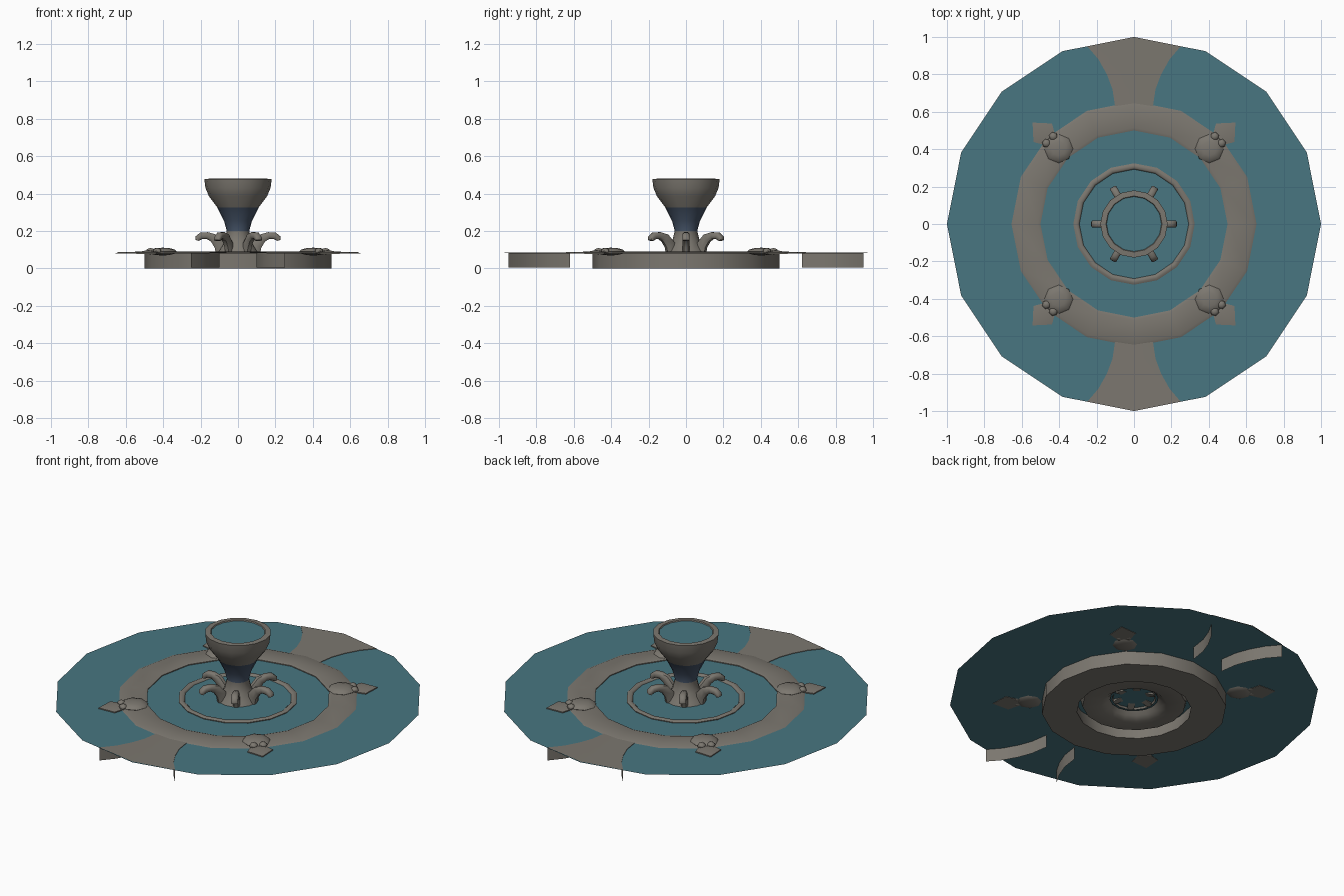
import bpy, bmesh, math
from mathutils import Vector, Matrix

if "Cube" in bpy.data.objects:
    bpy.data.objects.remove(bpy.data.objects["Cube"])


def mat(name, rgb):
    m = bpy.data.materials.new(name)
    m.diffuse_color = (*rgb, 1)
    m.use_nodes = True
    m.node_tree.nodes["Principled BSDF"].inputs["Base Color"].default_value = m.diffuse_color
    return m


STONE = mat("stone grey", (0.2, 0.185, 0.16))
WATER = mat("water teal", (0.065, 0.18, 0.22))
SLATE = mat("wet slate blue", (0.055, 0.08, 0.125))


def finish(name, bm, mats, smooth=40, normals=True):
    if normals:
        bmesh.ops.recalc_face_normals(bm, faces=bm.faces)
    me = bpy.data.meshes.new(name)
    bm.to_mesh(me)
    bm.free()
    ob = bpy.data.objects.new(name, me)
    bpy.context.collection.objects.link(ob)
    for m in mats:
        me.materials.append(m)
    if smooth:
        bpy.ops.object.select_all(action='DESELECT')
        ob.select_set(True)
        bpy.context.view_layer.objects.active = ob
        bpy.ops.object.shade_smooth_by_angle(angle=math.radians(smooth))
    return ob


def revolve(name, profile, n=16, mats=(STONE,), closed=False, rule=None, smooth=50):
    bm = bmesh.new()
    rings = []
    for r, z in profile:
        rings.append([bm.verts.new((r * math.cos(2 * math.pi * i / n),
                                    r * math.sin(2 * math.pi * i / n), z)) for i in range(n)])
    pairs = list(zip(rings, rings[1:]))
    if closed:
        pairs.append((rings[-1], rings[0]))
    for a, b in pairs:
        for i in range(n):
            j = (i + 1) % n
            bm.faces.new((a[i], a[j], b[j], b[i]))
    if rule:
        for f in bm.faces:
            f.material_index = rule(f.calc_center_median())
    return finish(name, bm, mats, smooth)


def water_disc(name, r, z):
    bm = bmesh.new()
    bm.faces.new([bm.verts.new((r * math.cos(math.pi * i / 8), r * math.sin(math.pi * i / 8), z))
                  for i in range(16)])
    finish(name, bm, [WATER], 0, False)


# water surfaces
water_disc("pool_water", 1.0, 0.08)
water_disc("cup_water", 0.147, 0.474)

# ring walkway with the sunken basin below it
revolve("ring_basin", [(0.655, 0.081), (0.64, 0.087), (0.515, 0.09), (0.5, 0.085), (0.5, 0.0),
                       (0.31, 0.0), (0.325, 0.085), (0.315, 0.09), (0.3, 0.09), (0.293, 0.083),
                       (0.28, 0.035), (0.18, 0.03), (0.15, 0.05), (0.13, 0.07)])

# cup fountain in the middle, wet band around its neck
revolve("fountain_cup", [(0.12, 0.07), (0.1, 0.1), (0.075, 0.14), (0.06, 0.2), (0.075, 0.255),
                         (0.11, 0.325), (0.155, 0.385), (0.174, 0.43), (0.18, 0.478),
                         (0.15, 0.48), (0.145, 0.47)],
        mats=(STONE, SLATE), rule=lambda c: 1 if 0.2 < c.z < 0.325 else 0)

# six curled scrolls round the foot of the cup: (radius, height, half thickness)
PATH = [(0.085, 0.075, 0.032), (0.1, 0.125, 0.028), (0.13, 0.162, 0.024),
        (0.165, 0.176, 0.018), (0.197, 0.174, 0.018), (0.216, 0.16, 0.016), (0.219, 0.15, 0.01)]
bm = bmesh.new()
for k in range(6):
    rot = Matrix.Rotation(k * math.pi / 3, 3, 'Z')
    prev = None
    for i, (r, z, h) in enumerate(PATH):
        a, b = PATH[max(i - 1, 0)], PATH[min(i + 1, len(PATH) - 1)]
        t = Vector((b[0] - a[0], 0, b[1] - a[1])).normalized()
        nrm = Vector((-t.z, 0, t.x))
        c = Vector((r, 0, z))
        ring = []
        for s, w in ((1, 0.011), (0.5, 0.019), (-0.5, 0.019), (-1, 0.011)):
            ring.append(c + nrm * h * s + Vector((0, w, 0)))
        for s, w in ((-1, 0.011), (-0.5, 0.019), (0.5, 0.019), (1, 0.011)):
            ring.append(c + nrm * h * s - Vector((0, w, 0)))
        ring = [bm.verts.new(rot @ v) for v in ring]
        if prev:
            for j in range(8):
                m = (j + 1) % 8
                bm.faces.new((prev[j], prev[m], ring[m], ring[j]))
        else:
            bm.faces.new(ring)
        prev = ring
    bm.faces.new(prev)
finish("foot_scrolls", bm, [STONE], 50)

# two flared paths from the ring to the rim, with side walls hanging below the water
ROWS = [(0.10, 0.62, 0.62), (0.115, 0.72, 0.72), (0.145, 0.8, 0.81),
        (0.19, 0.88, 0.9), (0.25, 0.95, 1.0)]
for label, s in (("front", -1), ("back", 1)):
    bm = bmesh.new()
    prev = None
    for x, y, ym in ROWS:
        pts = [(-x, y, 0.005), (-x, y, 0.083), (0, ym, 0.085), (x, y, 0.083), (x, y, 0.005)]
        row = [bm.verts.new((-s * px, s * py, z)) for px, py, z in pts]
        if prev:
            for j in range(4):
                bm.faces.new((prev[j], row[j], row[j + 1], prev[j + 1]))
        prev = row
    finish(label + "_path", bm, [STONE], 50)

# four corner ornaments: dome, two knobs and a pointed leaf
for k in range(4):
    rot = Matrix.Rotation(math.radians(45 + 90 * k), 4, 'Z')
    bm = bmesh.new()

    def blob(r, t, z, rad, hz, seg):
        bmesh.ops.create_uvsphere(bm, u_segments=seg, v_segments=6, radius=1, matrix=rot
                                  @ Matrix.Translation((r, t, z)) @ Matrix.Diagonal((rad, rad, hz, 1)))
    blob(0.57, 0, 0.09, 0.077, 0.021, 8)
    for t in (-0.026, 0.026):
        blob(0.636, t, 0.092, 0.024, 0.017, 6)
    leaf = [(0.62, -0.03), (0.69, -0.07), (0.767, 0), (0.69, 0.07), (0.62, 0.03)]
    low = [bm.verts.new(rot @ Vector((r, t, 0.078))) for r, t in leaf]
    top = [bm.verts.new(rot @ Vector((r, t, 0.086))) for r, t in leaf]
    mid = bm.verts.new(rot @ Vector((0.68, 0, 0.098)))
    bm.faces.new(low)
    for i in range(5):
        j = (i + 1) % 5
        bm.faces.new((low[i], low[j], top[j], top[i]))
        bm.faces.new((top[i], top[j], mid))
    finish("corner_ornament_%d" % (k + 1), bm, [STONE], 40)
